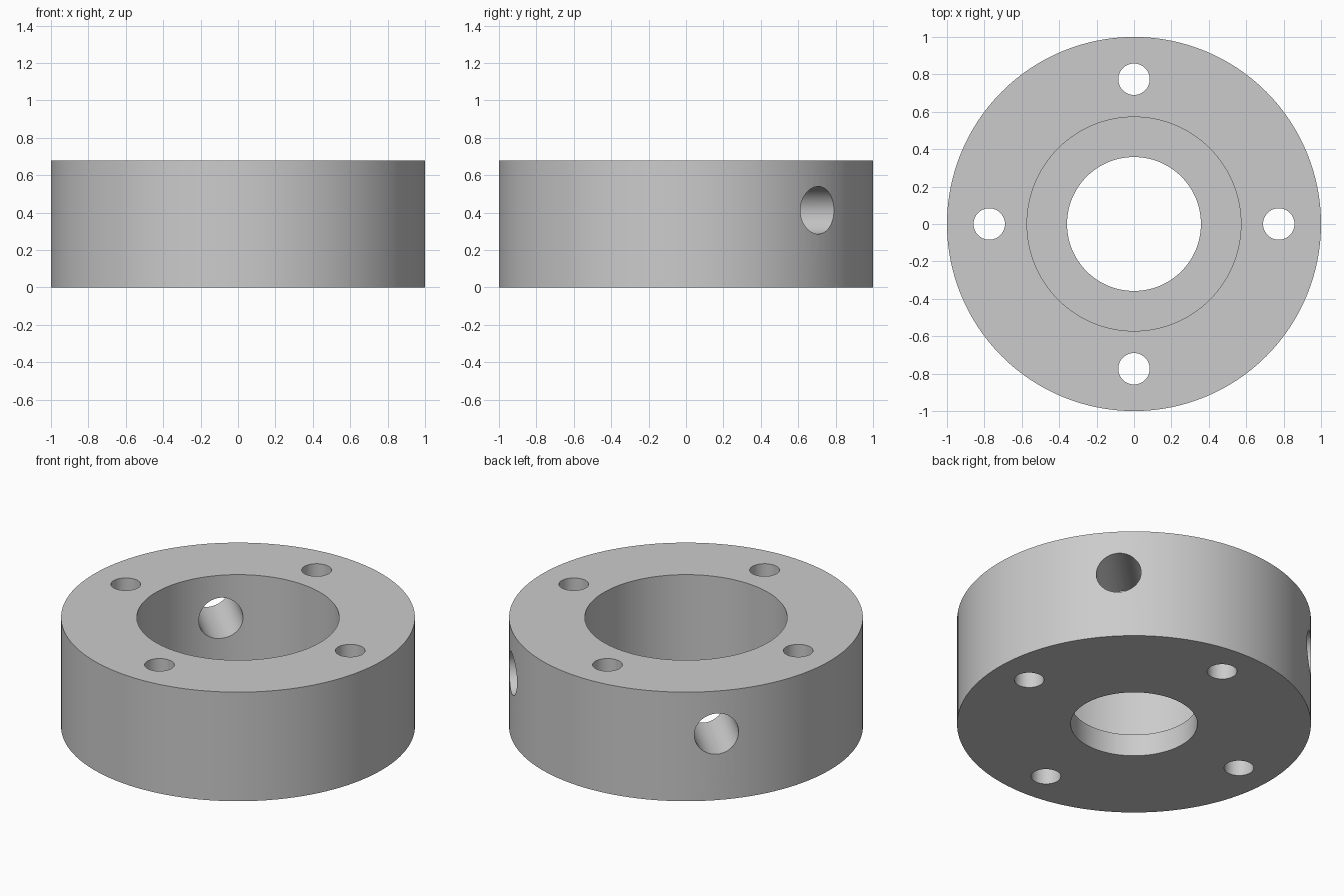
import bpy
import bmesh
from math import radians, cos, sin, pi
from mathutils import Matrix, Vector

default = bpy.data.objects.get("Cube")
if default:
    bpy.data.objects.remove(default, do_unlink=True)

HEIGHT = 0.68
SEGMENTS = 128

# Plain grey metal
grey = bpy.data.materials.new("grey_metal")
grey.use_nodes = True
colour = (0.6, 0.6, 0.6, 1)
grey.diffuse_color = colour
grey.node_tree.nodes["Principled BSDF"].inputs["Base Color"].default_value = colour


def new_object(name, bm):
    bmesh.ops.recalc_face_normals(bm, faces=bm.faces)
    mesh = bpy.data.meshes.new(name)
    bm.to_mesh(mesh)
    bm.free()
    mesh.materials.append(grey)
    obj = bpy.data.objects.new(name, mesh)
    bpy.context.collection.objects.link(obj)
    return obj


def add_drill(bm, radius, length, matrix):
    bmesh.ops.create_cone(bm, cap_ends=True, segments=48, radius1=radius,
                          radius2=radius, depth=length, matrix=matrix)


# Collar body: stepped ring turned around the z axis
bm = bmesh.new()
profile = [(0.358, 0), (1, 0), (1, HEIGHT), (0.572, HEIGHT),
           (0.572, 0.137), (0.358, 0.137)]
verts = [bm.verts.new((r, 0, z)) for r, z in profile]
edges = [bm.edges.new((v, verts[(i + 1) % len(verts)])) for i, v in enumerate(verts)]
bmesh.ops.spin(bm, geom=verts + edges, cent=(0, 0, 0), axis=(0, 0, 1),
               angle=2 * pi, steps=SEGMENTS, use_merge=True)
bmesh.ops.remove_doubles(bm, verts=bm.verts, dist=0.0001)
collar = new_object("flanged_collar", bm)

# Drills: four vertical bolt holes and two radial holes at the back
bm = bmesh.new()
for i in range(4):
    a = i * pi / 2
    add_drill(bm, 0.084, 1, Matrix.Translation((0.774 * cos(a), 0.774 * sin(a), HEIGHT / 2)))
for a in (radians(45), radians(135)):
    direction = Vector((cos(a), sin(a), 0))
    turn = direction.to_track_quat('Z', 'Y').to_matrix().to_4x4()
    add_drill(bm, 0.127, 0.8, Matrix.Translation(direction * 0.8 + Vector((0, 0, 0.413))) @ turn)
drills = new_object("hole_drills", bm)
drills.hide_render = True

# Cut the holes, then shade the round walls smooth
cut = collar.modifiers.new("holes", 'BOOLEAN')
cut.object = drills
cut.solver = 'EXACT'
bpy.ops.object.select_all(action='DESELECT')
bpy.context.view_layer.objects.active = collar
collar.select_set(True)
bpy.ops.object.modifier_apply(modifier=cut.name)
bpy.data.objects.remove(drills, do_unlink=True)
bpy.ops.object.shade_smooth_by_angle(angle=radians(30))
